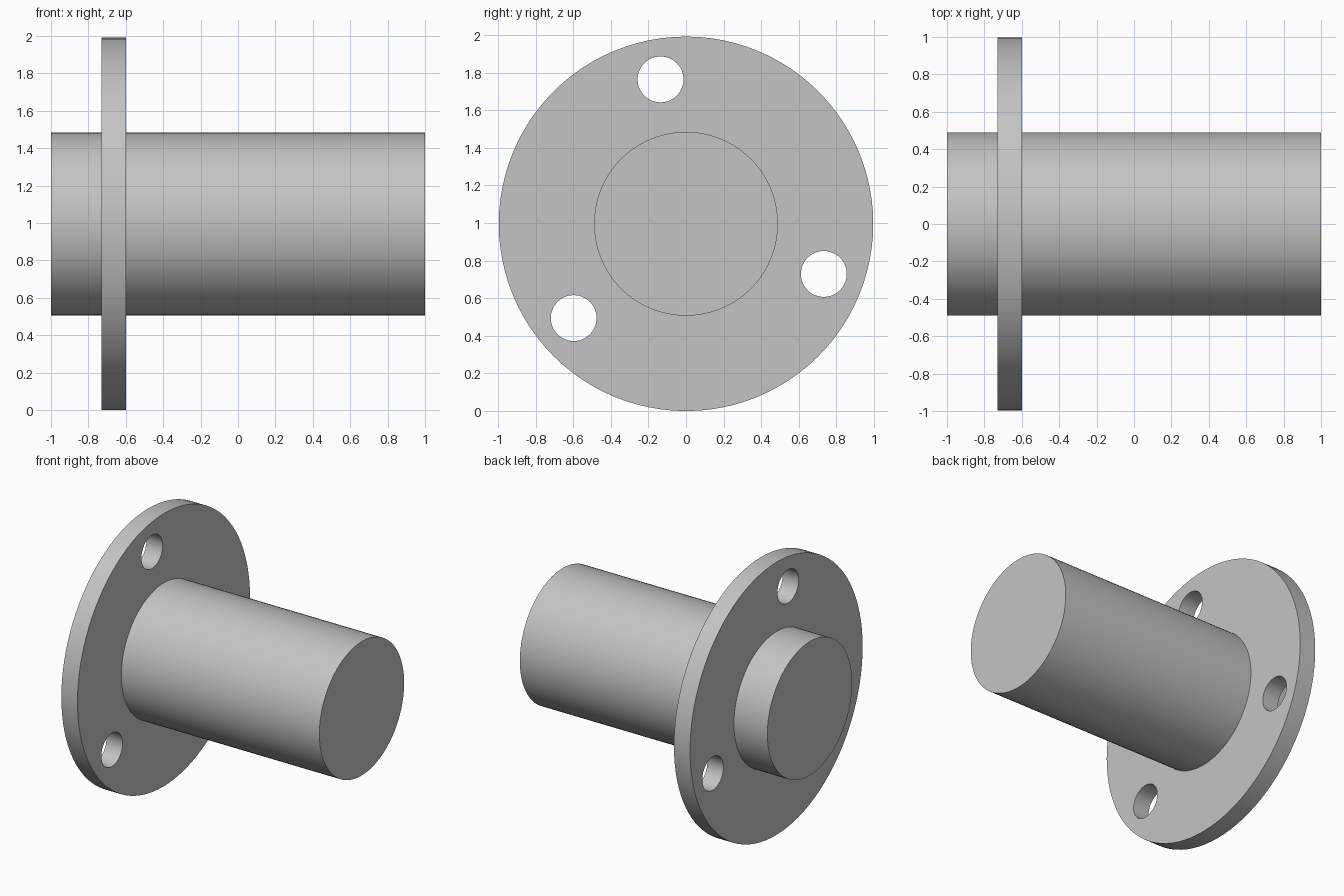
import bpy
import math

cube = bpy.data.objects.get("Cube")
if cube:
    bpy.data.objects.remove(cube, do_unlink=True)

FLANGE_R = 0.996
SHAFT_R = 0.489
HOLE_R = 0.122
BOLT_R = 0.78
CENTRE_Z = FLANGE_R

grey = bpy.data.materials.new("plain grey")
grey.use_nodes = True
colour = (0.55, 0.55, 0.55, 1)
grey.diffuse_color = colour
grey.node_tree.nodes["Principled BSDF"].inputs["Base Color"].default_value = colour


def x_cylinder(name, radius, x0, x1, y=0, z=CENTRE_Z, sides=96):
    """Cylinder lying along x between x0 and x1."""
    bpy.ops.mesh.primitive_cylinder_add(
        vertices=sides, radius=radius, depth=x1 - x0,
        location=((x0 + x1) / 2, y, z), rotation=(0, math.pi / 2, 0))
    obj = bpy.context.object
    obj.name = name
    obj.data.materials.append(grey)
    return obj


def smooth(obj):
    bpy.ops.object.select_all(action="DESELECT")
    obj.select_set(True)
    bpy.context.view_layer.objects.active = obj
    bpy.ops.object.shade_smooth_by_angle(angle=math.radians(30))


# Solid shaft running through the flange
shaft = x_cylinder("shaft", SHAFT_R, -1, 1)
smooth(shaft)

# Round flange with three evenly spaced bolt holes
flange = x_cylinder("flange", FLANGE_R, -0.73, -0.6)
for i in range(3):
    angle = math.radians(100 + 120 * i)
    cutter = x_cylinder("hole_cutter", HOLE_R, -0.8, -0.5,
                        BOLT_R * math.cos(angle),
                        CENTRE_Z + BOLT_R * math.sin(angle), 48)
    cutter.hide_render = True
    cut = flange.modifiers.new("bolt_hole", "BOOLEAN")
    cut.operation = "DIFFERENCE"
    cut.solver = "EXACT"
    cut.object = cutter
    bpy.context.view_layer.objects.active = flange
    bpy.ops.object.modifier_apply(modifier=cut.name)
    bpy.data.objects.remove(cutter, do_unlink=True)
smooth(flange)
